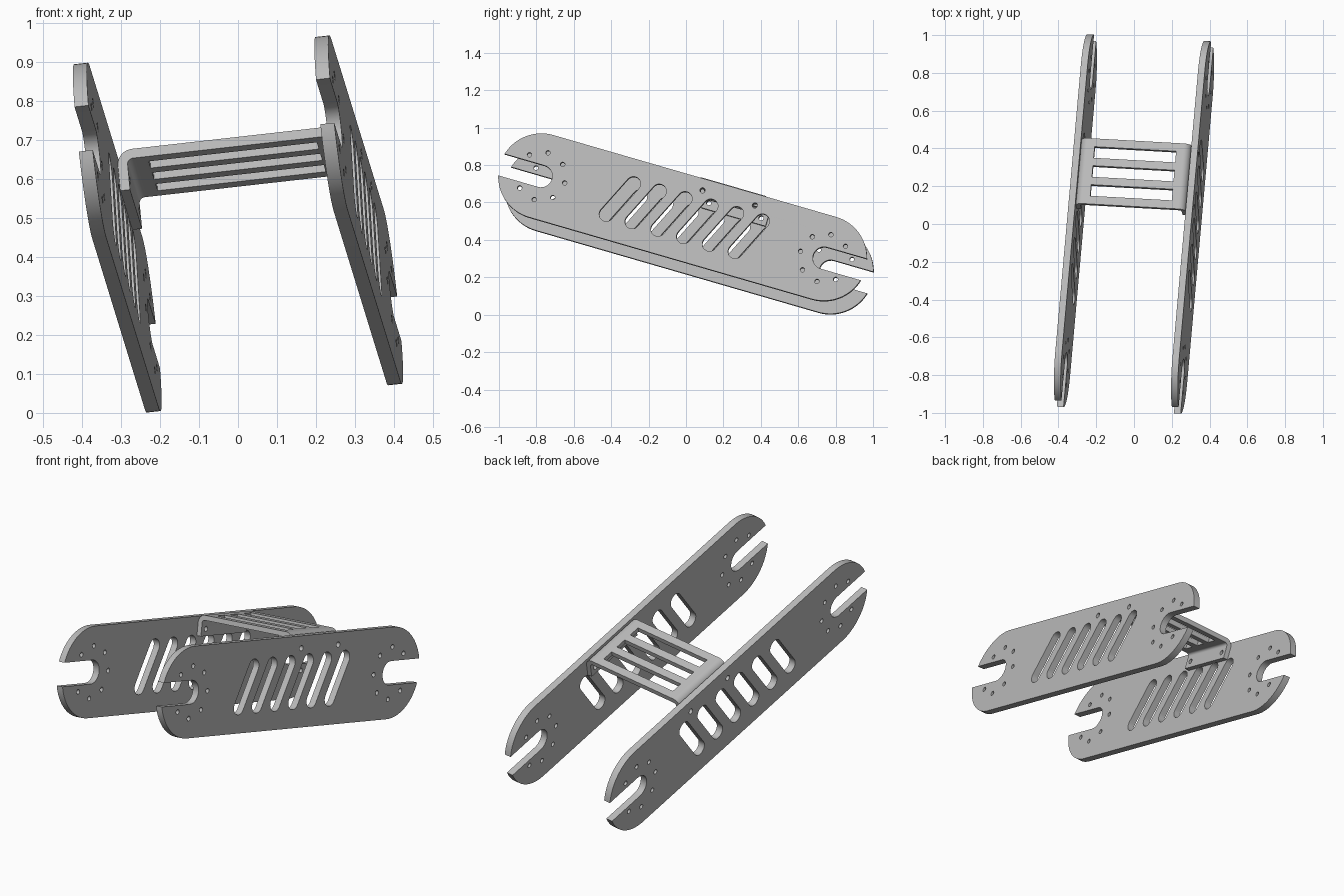
import bpy, bmesh
from math import sin, cos, asin, pi, radians
from mathutils import Matrix, Vector

cube = bpy.data.objects.get("Cube")
if cube:
    bpy.data.objects.remove(cube)

# Single material
grey = bpy.data.materials.new("plain grey")
grey.use_nodes = True
colour = (0.5, 0.5, 0.5, 1)
grey.diffuse_color = colour
grey.node_tree.nodes["Principled BSDF"].inputs["Base Color"].default_value = colour

# Tilted frame: across the plates, along them, and up their height
across = Vector((0.62, -0.035, 0.07)).normalized()
along = Vector((0.083, 1, -0.29))
along = (along - across * along.dot(across)).normalized()
up = across.cross(along)
centre = Vector((0, 0, 0.485))


def frame(x, y, z, origin):
    m = Matrix((x, y, z)).transposed().to_4x4()
    m.translation = origin
    return m


def arc(cx, cy, r, start, end, steps=16):
    angles = [radians(start + (end - start) * i / steps) for i in range(steps + 1)]
    return [(cx + r * cos(a), cy + r * sin(a)) for a in angles]


def circle(cx, cy, r):
    return arc(cx, cy, r, 0, 345, 23)


def make_object(name, mesh):
    obj = bpy.data.objects.new(name, mesh)
    bpy.context.collection.objects.link(obj)
    return obj


def sheet(name, loops, depth):
    """Extruded flat outline; every loop after the first is a hole."""
    curve = bpy.data.curves.new(name, "CURVE")
    curve.dimensions = "2D"
    curve.fill_mode = "BOTH"
    curve.extrude = depth / 2
    for loop in loops:
        spline = curve.splines.new("POLY")
        spline.points.add(len(loop) - 1)
        for point, (x, y) in zip(spline.points, loop):
            point.co = (x, y, 0, 1)
        spline.use_cyclic_u = True
    temp = make_object("temp_outline", curve)
    mesh = bpy.data.meshes.new_from_object(
        temp.evaluated_get(bpy.context.evaluated_depsgraph_get()))
    bpy.data.objects.remove(temp)
    bm = bmesh.new()
    bm.from_mesh(mesh)
    bmesh.ops.remove_doubles(bm, verts=bm.verts, dist=0.0001)
    bmesh.ops.recalc_face_normals(bm, faces=bm.faces)
    bm.to_mesh(mesh)
    bm.free()
    mesh.name = name
    return make_object(name, mesh)


def finish(obj, matrix):
    obj.data.transform(matrix)
    obj.data.materials.clear()
    obj.data.materials.append(grey)
    bpy.ops.object.select_all(action="DESELECT")
    obj.select_set(True)
    bpy.context.view_layer.objects.active = obj
    bpy.ops.object.shade_smooth_by_angle(angle=radians(30))


# Side plate outline: round ends with an open notch, same after a half turn
end, radius, notch = 0.79, 0.23, 0.06
lip = asin(notch / radius) * 180 / pi
half = (arc(end, 0, radius, -90, -lip)
        + arc(end, 0, notch, 270, 90)
        + arc(end, 0, radius, lip, 90))
plate_loops = [half + [(-x, -y) for x, y in half]]

# Bolt circles around both notches
for side in (1, -1):
    for k in range(1, 8):
        a = k * pi / 4
        plate_loops.append(circle(side * (end + 0.131 * cos(a)), 0.131 * sin(a), 0.012))

# Slanted slots
lean = Vector((0.046, 0.098))
tilt = lean.angle_signed(Vector((0, 1))) * 180 / pi
tilt = -abs(tilt)
for k in range(6):
    x = 0.01 + (k - 2.5) * 0.144
    plate_loops.append(arc(x + lean.x, lean.y, 0.039, tilt, tilt + 180)
                       + arc(x - lean.x, -lean.y, 0.039, tilt + 180, tilt + 360))

# Bracket mounting holes
mid, spread, hole_height = 0.208, 0.146, 0.168
for side in (1, -1):
    plate_loops.append(circle(mid + side * spread, hole_height, 0.014))

gap, thick = 0.625, 0.036
for name, side in (("left_plate", 1), ("right_plate", -1)):
    plate = sheet(name, plate_loops, thick)
    finish(plate, frame(along, up, across, centre + across * side * gap / 2))

# Bracket: bent channel between the plates
w, top, low, t, bend = (gap - thick) / 2, 0.24, 0.132, 0.025, 0.04
right_half = ([(w - t, low), (w, low)]
              + arc(w - bend, top - bend, bend, 0, 90, 8))
inner = arc(w - bend, top - bend, bend - t, 90, 0, 8)
profile = (right_half + [(-x, y) for x, y in reversed(right_half)]
           + [(-x, y) for x, y in reversed(inner)] + inner)
bracket = sheet("bracket", [profile], 0.362)

# Cutter for the bracket slots and screw holes
bm = bmesh.new()
for k in (-1, 0, 1):
    bmesh.ops.create_cube(bm, size=1, matrix=Matrix.Translation((0, top, k * 0.105))
                          @ Matrix.Diagonal((0.435, 0.1, 0.062, 1)))
    if k:
        bmesh.ops.create_cone(bm, cap_ends=True, segments=24, radius1=0.013,
                              radius2=0.013, depth=1,
                              matrix=Matrix.Translation((0, hole_height, k * spread))
                              @ Matrix.Rotation(pi / 2, 4, "Y"))
cut_mesh = bpy.data.meshes.new("bracket_cutter")
bm.to_mesh(cut_mesh)
bm.free()
cutter = make_object("bracket_cutter", cut_mesh)
cutter.hide_render = True
mod = bracket.modifiers.new("slots", "BOOLEAN")
mod.object = cutter
mod.operation = "DIFFERENCE"
mod.solver = "EXACT"
bpy.context.view_layer.update()
cut = bpy.data.meshes.new_from_object(
    bracket.evaluated_get(bpy.context.evaluated_depsgraph_get()))
bracket.modifiers.clear()
bracket.data = cut
bpy.data.objects.remove(cutter)
finish(bracket, frame(across, up, -along, centre + along * mid))
